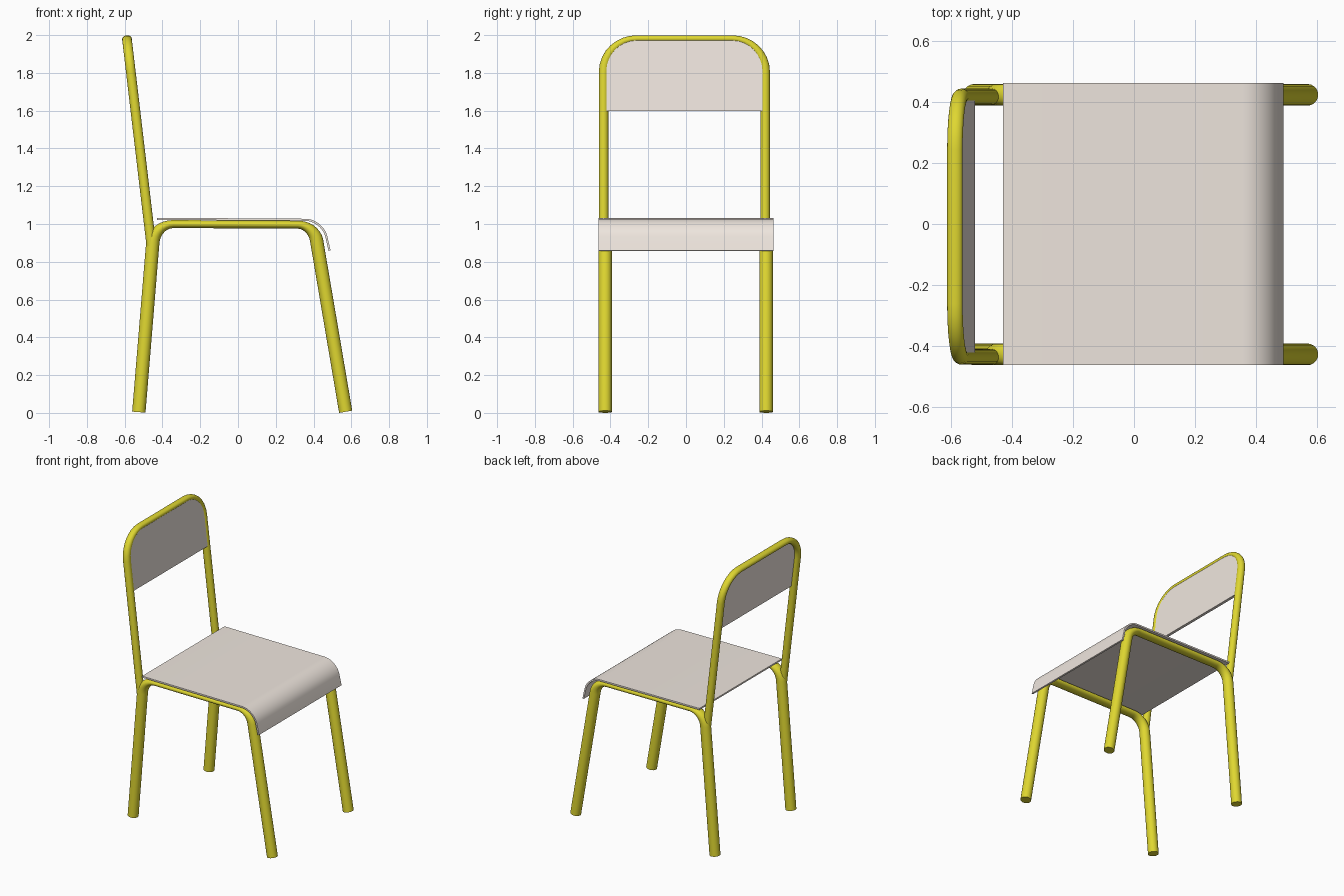
import bpy, bmesh, math
from mathutils import Vector as V

if "Cube" in bpy.data.objects:
    bpy.data.objects.remove(bpy.data.objects["Cube"])


def material(name, colour):
    m = bpy.data.materials.new(name)
    m.diffuse_color = (*colour, 1)
    m.use_nodes = True
    m.node_tree.nodes["Principled BSDF"].inputs["Base Color"].default_value = m.diffuse_color
    return m


yellow = material("yellow_paint", (0.74, 0.68, 0.03))
cream = material("cream_laminate", (0.86, 0.79, 0.73))


def finish(name, bm, mat):
    bmesh.ops.recalc_face_normals(bm, faces=bm.faces)
    me = bpy.data.meshes.new(name)
    bm.to_mesh(me)
    bm.free()
    me.materials.append(mat)
    ob = bpy.data.objects.new(name, me)
    bpy.context.collection.objects.link(ob)
    bpy.ops.object.select_all(action='DESELECT')
    bpy.context.view_layer.objects.active = ob
    ob.select_set(True)
    bpy.ops.object.shade_smooth_by_angle(angle=math.radians(40))
    return ob


def fillet(pts, cuts, steps=8):
    """Round the inner corners of a path."""
    out = [pts[0]]
    for i, cut in enumerate(cuts, 1):
        c = pts[i]
        a = c + (pts[i - 1] - c).normalized() * cut
        b = c + (pts[i + 1] - c).normalized() * cut
        h1, h2 = a.lerp(c, 0.552), b.lerp(c, 0.552)
        for k in range(steps + 1):
            t = k / steps
            s = 1 - t
            out.append(a * s**3 + h1 * (3*s*s*t) + h2 * (3*s*t*t) + b * t**3)
    return out + [pts[-1]]


def tube(name, path, normal, wide, flat, sides=20):
    """Sweep along a planar path; thinner where the tube runs level."""
    bm = bmesh.new()
    rings = []
    for i, p in enumerate(path):
        d1 = (p - path[max(i - 1, 0)]).normalized()
        d2 = (path[min(i + 1, len(path) - 1)] - p).normalized()
        t = (d1 + d2).normalized()
        u = t.cross(normal).normalized()
        r = math.hypot(wide * t.z, flat * math.hypot(t.x, t.y))
        angles = [2 * math.pi * k / sides for k in range(sides)]
        rings.append([bm.verts.new(p + u * r * math.cos(a) + normal * wide * math.sin(a))
                      for a in angles])
    for r1, r2 in zip(rings, rings[1:]):
        for k in range(sides):
            j = (k + 1) % sides
            bm.faces.new((r1[k], r1[j], r2[j], r2[k]))
    bm.faces.new(rings[0])
    bm.faces.new(rings[-1])
    return finish(name, bm, yellow)


def slab(name, outline, offset, mat):
    """Extrude a planar outline along an offset."""
    bm = bmesh.new()
    f = bm.faces.new([bm.verts.new(p) for p in outline])
    res = bmesh.ops.extrude_face_region(bm, geom=[f], use_keep_orig=True)
    bmesh.ops.translate(bm, vec=offset,
                        verts=[g for g in res["geom"] if isinstance(g, bmesh.types.BMVert)])
    return finish(name, bm, mat)


# side frames: back leg, seat rail and front leg in one bent tube
for side, y in (("right", -0.428), ("left", 0.424)):
    pts = [V((-0.525, y, 0.004)), V((-0.443, y, 1.0)), V((0.402, y, 0.996)), V((0.57, y, 0.006))]
    tube(side + "_leg_frame", fillet(pts, (0.1, 0.085)), V((0, 1, 0)), 0.0355, 0.021)

# leaning backrest hoop
lean = V((-0.132, 0, 1.11)).normalized()
face = V((lean.z, 0, -lean.x))
lo, hi = V((-0.457, 0, 0.87)), V((-0.588, 0, 1.98))
yl, yr = V((0, -0.436, 0)), V((0, 0.419, 0))
hoop = fillet([lo + yl, hi + yl, hi + yr, lo + yr], (0.175, 0.175))
tube("backrest_hoop", hoop, face, 0.0255, 0.019)

# backrest panel, filling the top of the hoop
base = lo.lerp(hi, (1.597 - lo.z) / (hi.z - lo.z))
outline = [base + yl] + hoop[1:-1] + [base + yr]
slab("backrest_panel", [p + face * 0.003 for p in outline], face * 0.018, cream)

# thin seat sheet with a rolled front edge
top = fillet([V((-0.43, 0, 1.033)), V((0.452, 0, 1.027)), V((0.49, 0, 0.86))], (0.095,), 12)
under = []
for i, p in enumerate(top):
    t = (top[min(i + 1, len(top) - 1)] - top[max(i - 1, 0)]).normalized()
    under.append(p + V((-t.z, 0, t.x)) * -0.011 if t.x < 0 else p - V((-t.z, 0, t.x)) * 0.011)
bm = bmesh.new()
rows = [[bm.verts.new(p + V((0, y, 0))) for p in top + under[::-1]] for y in (-0.463, 0.463)]
n, m = len(rows[0]), len(top)
for k in range(n):
    j = (k + 1) % n
    bm.faces.new((rows[0][k], rows[0][j], rows[1][j], rows[1][k]))
for row in rows:
    for k in range(m - 1):
        bm.faces.new((row[k], row[k + 1], row[n - 2 - k], row[n - 1 - k]))
finish("seat", bm, cream)
